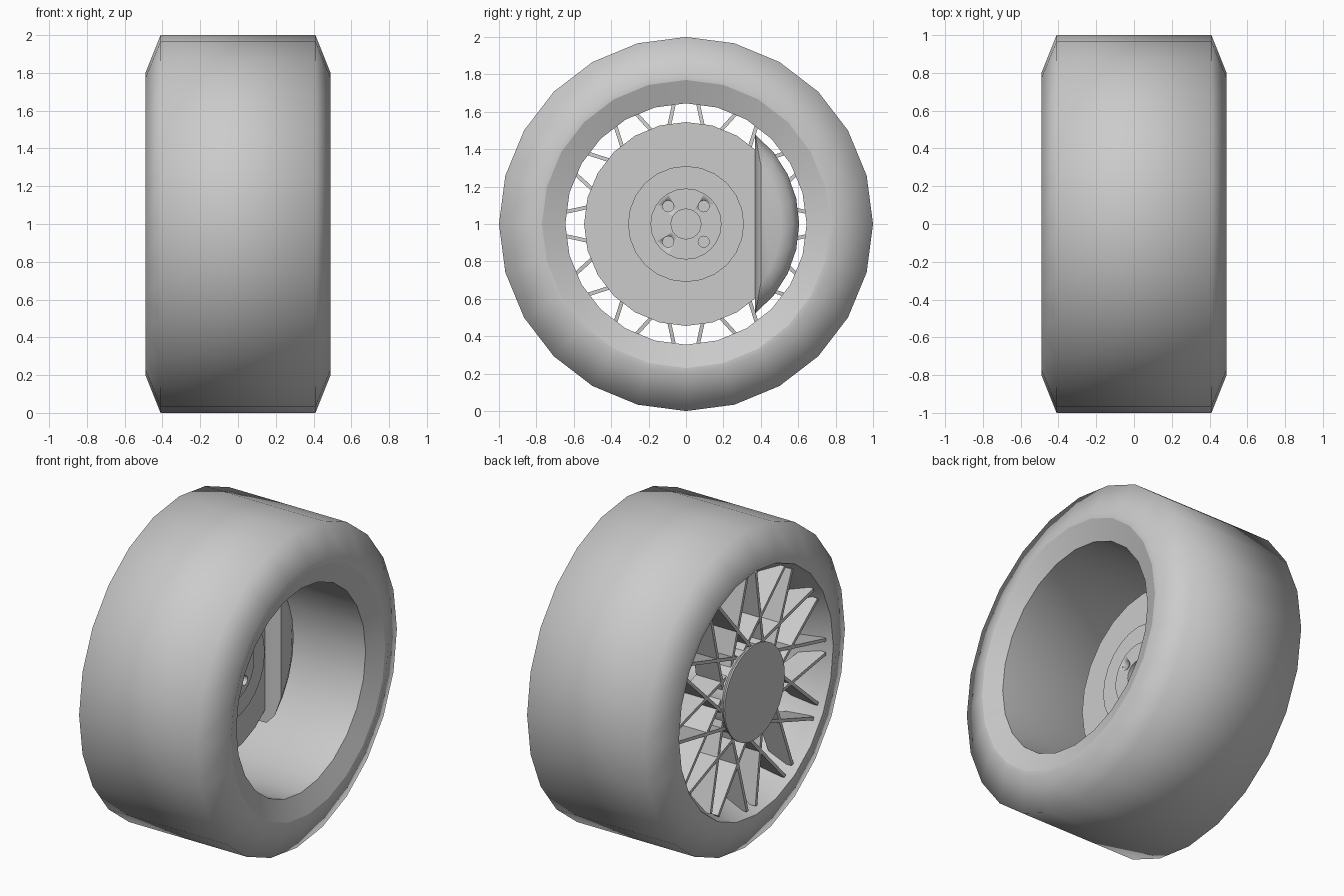
import bpy, bmesh
from math import sin, cos, asin, pi, radians
from mathutils import Vector

old = bpy.data.objects.get("Cube")
if old:
    bpy.data.objects.remove(old)

grey = bpy.data.materials.new("plain grey")
grey.use_nodes = True
colour = (0.6, 0.6, 0.6, 1)
grey.diffuse_color = colour
grey.node_tree.nodes["Principled BSDF"].inputs["Base Color"].default_value = colour


def finish(name, bm, angle=None):
    """Turn a bmesh into a named object, raised so the wheel stands on the floor."""
    mesh = bpy.data.meshes.new(name)
    bm.to_mesh(mesh)
    bm.free()
    obj = bpy.data.objects.new(name, mesh)
    bpy.context.collection.objects.link(obj)
    obj.location.z = 1
    mesh.materials.append(grey)
    if angle:
        bpy.ops.object.select_all(action='DESELECT')
        obj.select_set(True)
        bpy.context.view_layer.objects.active = obj
        bpy.ops.object.shade_smooth_by_angle(angle=radians(angle))
    return obj


def polar(x, r, a):
    return Vector((x, r * cos(a), r * sin(a)))


def lathe(name, profile, steps=24, angle=35, centre=(0, 0), flip=False):
    """Spin an (x, radius) profile around the axle; zero radius closes an end."""
    bm = bmesh.new()
    off = Vector((0, *centre))
    rings = [[bm.verts.new(polar(x, r, 2 * pi * i / steps) + off) for i in range(steps)]
             for x, r in profile]
    for a, b in zip(rings, rings[1:]):
        for i in range(steps):
            j = (i + 1) % steps
            bm.faces.new((a[i], a[j], b[j], b[i]))
    bmesh.ops.remove_doubles(bm, verts=bm.verts, dist=1e-5)
    if flip:
        bmesh.ops.reverse_faces(bm, faces=bm.faces)
    return finish(name, bm, angle)


def hull(bm, points):
    verts = [bm.verts.new(p) for p in points]
    bmesh.ops.convex_hull(bm, input=verts)


# Tyre and the rim barrel inside it
lathe("tyre", [(.49, .77), (.49, .8), (.41, 1), (-.41, 1), (-.49, .8), (-.49, .77)],
      angle=80, flip=False)
lathe("rim", [(-.49, .77), (-.43, .745), (-.25, .645), (.44, .645), (.49, .77)],
      angle=40, flip=False)

# Hub behind the spokes
lathe("hub", [(-.1, 0), (-.1, .27), (-.44, .27), (-.47, .3), (-.48, .3), (-.48, 0)],
      steps=32)

# Crossed blade spokes: twelve pairs that meet at the rim
bm = bmesh.new()
offset = 0.2
for k in range(12):
    for side in (-1, 1):
        def at(r):
            drift = asin(offset / r) - asin(offset / .59)
            return polar(0, r, k * pi / 6 + side * (radians(7.5) + drift))
        inner, outer = at(.26), at(.74)
        across = Vector((1, 0, 0)).cross(outer - inner).normalized() * .01
        hull(bm, [p + across * s + Vector((x, 0, 0))
                  for p, depths in ((inner, (-.43, -.25)), (outer, (-.46, -.32)))
                  for x in depths for s in (-1, 1)])
finish("spokes", bm)

# Brake disc with raised hat, centre face and axle bore
disc = lathe("brake_disc",
             [(-.13, 0), (-.13, .545), (-.07, .545), (-.07, .31), (-.03, .31),
              (-.03, .19), (-.02, .19), (-.02, .08), (-.05, .08), (-.05, 0)], steps=24)

# Bolt holes
for sy in (-1, 1):
    for sz in (-1, 1):
        cutter = lathe("bolt_cutter", [(-.06, 0), (-.06, .03), (.05, .03), (.05, 0)],
                       steps=16, centre=(sy * .095, sz * .095))
        for o, flip in ((disc, False), (cutter, False)):
            b = bmesh.new()
            b.from_mesh(o.data)
            bmesh.ops.recalc_face_normals(b, faces=b.faces)
            b.to_mesh(o.data)
            b.free()
        mod = disc.modifiers.new("bolt_hole", 'BOOLEAN')
        mod.operation = 'DIFFERENCE'
        mod.object = cutter
        bpy.context.view_layer.objects.active = disc
        bpy.ops.object.modifier_apply(modifier=mod.name)
        bpy.data.objects.remove(cutter)

# Caliper: a rounded segment gripping the rear edge of the disc
bm = bmesh.new()
points = []
for x, r, edge in ((-.18, .605, .37), (-.06, .605, .37), (-.01, .57, .38), (.02, .51, .4)):
    half = pi / 2 - asin(edge / r)
    points += [polar(x, r, half * (i / 4 - 1)) for i in range(9)]
hull(bm, points)
finish("brake_caliper", bm, 50)
